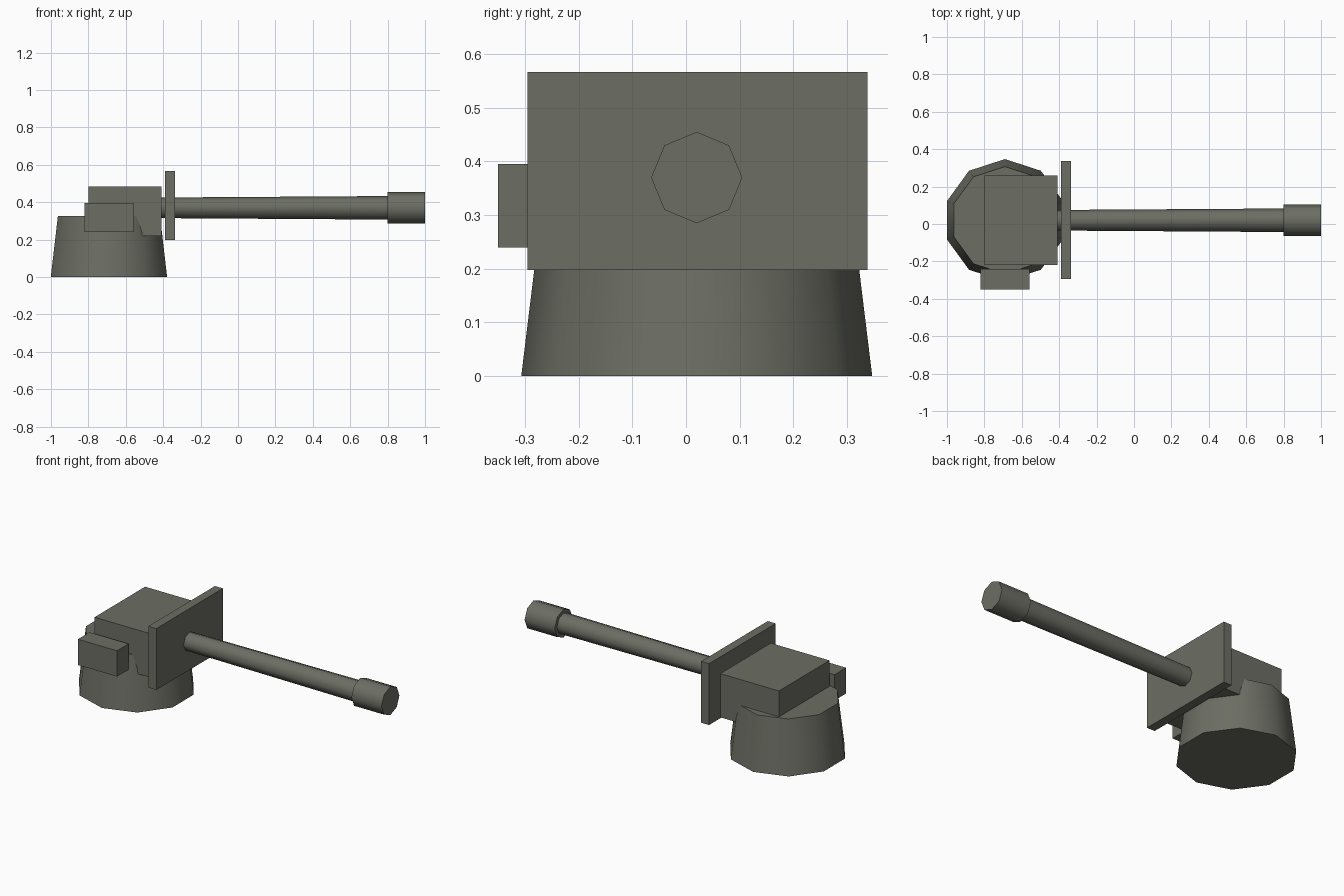
import bpy
import math
from mathutils import Matrix

cube = bpy.data.objects.get("Cube")
if cube:
    bpy.data.objects.remove(cube, do_unlink=True)

# One painted metal colour
paint = bpy.data.materials.new("grey green paint")
paint.use_nodes = True
colour = (0.15, 0.157, 0.127, 1)
paint.diffuse_color = colour
paint.node_tree.nodes["Principled BSDF"].inputs["Base Color"].default_value = colour

MID_Y = 0.02      # centre line of the mount
BORE_Z = 0.37     # height of the barrel axis


def finish(name):
    obj = bpy.context.object
    obj.name = name
    obj.data.materials.append(paint)
    return obj


def box(name, x, y, z):
    """Box spanning the given (low, high) ranges."""
    bpy.ops.mesh.primitive_cube_add(size=1)
    obj = finish(name)
    spans = (x, y, z)
    size = Matrix.Diagonal([hi - lo for lo, hi in spans] + [1])
    obj.data.transform(size)
    obj.location = [(lo + hi) / 2 for lo, hi in spans]
    return obj


def taper(name, sides, r1, r2, length, start, along_x=False):
    """Smooth-sided tapered prism rising from start, or running along +x."""
    bpy.ops.mesh.primitive_cone_add(vertices=sides, radius1=r1, radius2=r2, depth=length)
    obj = finish(name)
    obj.data.transform(Matrix.Translation((0, 0, length / 2)))
    if along_x:
        obj.data.transform(Matrix.Rotation(math.pi / 2, 4, "Y"))
    obj.location = start
    bpy.ops.object.shade_smooth_by_angle(angle=math.radians(50))
    return obj


# Pedestal, with a corner pointing to each side
taper("pedestal", 10, 0.327, 0.287, 0.327, (-0.69, MID_Y, 0))

# Gun housing, sight box and shield
box("gun_housing", (-0.80, -0.41), (MID_Y - 0.24, MID_Y + 0.24), (0.22, 0.483))
box("sight_box", (-0.82, -0.56), (-0.35, -0.24), (0.24, 0.395))
box("shield", (-0.39, -0.337), (-0.295, 0.338), (0.198, 0.567))

# Barrel, widening slightly to the muzzle
taper("barrel", 8, 0.055, 0.063, 1.23, (-0.42, MID_Y, BORE_Z), along_x=True)
taper("muzzle", 8, 0.085, 0.085, 0.2, (0.8, MID_Y, BORE_Z), along_x=True)
